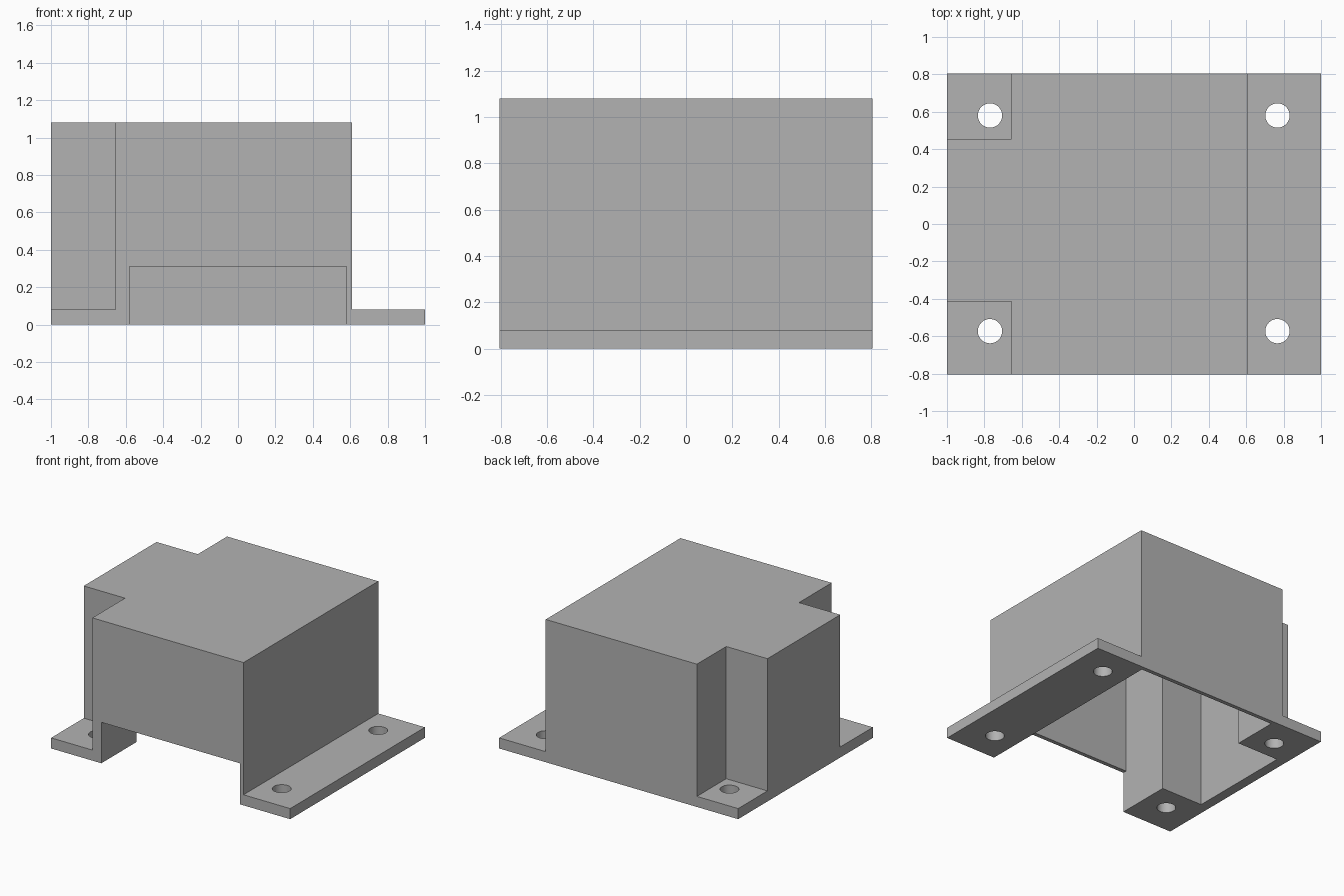
import bpy
import bmesh
import math

if "Cube" in bpy.data.objects:
    bpy.data.objects.remove(bpy.data.objects["Cube"], do_unlink=True)

HALF_X, HALF_Y, HEIGHT = 1.0, 0.805, 1.08
FLANGE = 0.08        # mounting flange thickness
WALL = 0.03          # shell thickness

grey = bpy.data.materials.new("plain grey")
grey.use_nodes = True
grey.diffuse_color = (0.45, 0.45, 0.45, 1)
grey.node_tree.nodes["Principled BSDF"].inputs["Base Color"].default_value = grey.diffuse_color


def prism(name, outline, z0, z1):
    """Closed solid made by raising a flat outline from z0 to z1."""
    bm = bmesh.new()
    base = bm.faces.new([bm.verts.new((x, y, z0)) for x, y in outline])
    top = bmesh.ops.extrude_face_region(bm, geom=[base])["geom"]
    verts = [g for g in top if isinstance(g, bmesh.types.BMVert)]
    bmesh.ops.translate(bm, verts=verts, vec=(0, 0, z1 - z0))
    bmesh.ops.recalc_face_normals(bm, faces=bm.faces[:])
    mesh = bpy.data.meshes.new(name)
    bm.to_mesh(mesh)
    bm.free()
    mesh.materials.append(grey)
    obj = bpy.data.objects.new(name, mesh)
    bpy.context.collection.objects.link(obj)
    return obj


def rect(x0, x1, y0, y1):
    return [(x0, y0), (x1, y0), (x1, y1), (x0, y1)]


def circle(cx, cy, r, n=48):
    return [(cx + r * math.cos(math.tau * i / n), cy + r * math.sin(math.tau * i / n))
            for i in range(n)]


housing = prism("cover_housing", rect(-HALF_X, HALF_X, -HALF_Y, HALF_Y), 0, HEIGHT)

cutters = [
    # Long step above the left flange, and the two corner pockets
    prism("left_step_cutter", rect(0.61, 1.2, -1, 1), FLANGE, 1.3),
    prism("front_pocket_cutter", rect(-1.2, -0.655, -1, -0.415), FLANGE, 1.3),
    prism("back_pocket_cutter", rect(-1.2, -0.655, 0.455, 1), FLANGE, 1.3),
]

# Hollow inside, open below, following the T-shaped plan
inner_y = HALF_Y - WALL
cavity = [(0.58, -inner_y), (0.58, inner_y), (-0.58, inner_y), (-0.58, 0.425),
          (-0.925, 0.425), (-0.925, -0.385), (-0.58, -0.385), (-0.58, -inner_y)]
cutters.append(prism("cavity_cutter", cavity, -0.2, HEIGHT - WALL))

# Wide opening low in the front wall
cutters.append(prism("front_opening_cutter", rect(-0.58, 0.58, -1, -0.5), -0.2, 0.31))

# Four screw holes through the flanges
for x in (-0.77, 0.767):
    for y in (-0.573, 0.58):
        cutters.append(prism("screw_hole_cutter", circle(x, y, 0.065), -0.1, 0.2))

bpy.context.view_layer.objects.active = housing
for cutter in cutters:
    cutter.hide_render = True
    mod = housing.modifiers.new("cut", "BOOLEAN")
    mod.operation = "DIFFERENCE"
    mod.solver = "EXACT"
    mod.object = cutter
    bpy.ops.object.modifier_apply(modifier=mod.name)
    bpy.data.objects.remove(cutter, do_unlink=True)

# Smooth hole walls, crisp edges elsewhere
bpy.ops.object.select_all(action="DESELECT")
housing.select_set(True)
bpy.ops.object.shade_smooth_by_angle(angle=math.radians(30))
